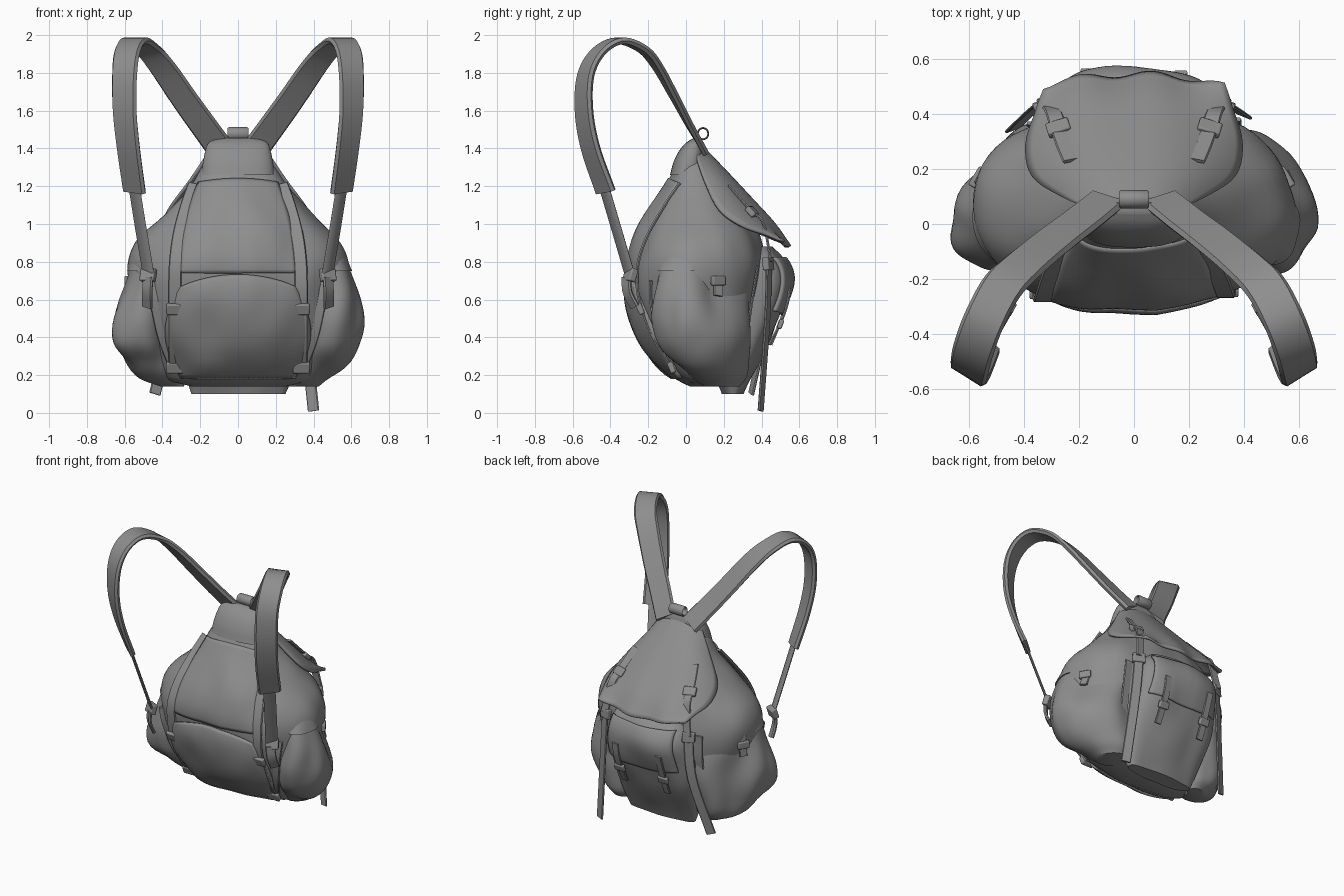
import bpy, bmesh, math
from mathutils import Vector, Matrix, noise
from mathutils.bvhtree import BVHTree

if "Cube" in bpy.data.objects:
    bpy.data.objects.remove(bpy.data.objects["Cube"])

GREY = (0.27, 0.27, 0.27, 1)
canvas = bpy.data.materials.new("grey_canvas")
canvas.use_nodes = True
canvas.diffuse_color = GREY
canvas.node_tree.nodes["Principled BSDF"].inputs["Base Color"].default_value = GREY


def finish(name, verts, faces, angle=40, solid=0, bevel=0):
    me = bpy.data.meshes.new(name)
    me.from_pydata([tuple(v) for v in verts], [], faces)
    bm = bmesh.new()
    bm.from_mesh(me)
    bmesh.ops.recalc_face_normals(bm, faces=bm.faces)
    bm.to_mesh(me)
    bm.free()
    me.materials.append(canvas)
    ob = bpy.data.objects.new(name, me)
    bpy.context.collection.objects.link(ob)
    bpy.ops.object.select_all(action='DESELECT')
    ob.select_set(True)
    bpy.context.view_layer.objects.active = ob
    bpy.ops.object.shade_smooth_by_angle(angle=math.radians(angle))
    if solid:
        m = ob.modifiers.new("thickness", 'SOLIDIFY')
        m.thickness, m.offset = solid, 0
    if bevel:
        m = ob.modifiers.new("soft_edge", 'BEVEL')
        m.width, m.segments = bevel, 2
    return ob


def smooth(rows, steps):
    """Catmull-Rom through rows of numbers."""
    rows = [Vector(r) for r in rows]
    pts = [rows[0] * 2 - rows[1]] + rows + [rows[-1] * 2 - rows[-2]]
    out = []
    for i in range(1, len(pts) - 2):
        a, b, c, d = pts[i - 1:i + 3]
        for k in range(steps):
            t = k / steps
            out.append(0.5 * (2 * b + (c - a) * t + (2 * a - 5 * b + 4 * c - d) * t * t
                              + (3 * b - a - 3 * c + d) * t ** 3))
    return out + [rows[-1]]


def skin(rings):
    n = len(rings[0])
    verts = [p for r in rings for p in r]
    faces = [(i * n + j, i * n + (j + 1) % n, (i + 1) * n + (j + 1) % n, (i + 1) * n + j)
             for i in range(len(rings) - 1) for j in range(n)]
    faces += [tuple(range(n)), tuple(range(len(verts) - n, len(verts)))]
    return verts, faces


def loft(name, rows, power=2.6, fold=0.0, turn=0.0, n=64, steps=5):
    """Rows are height, centre x, half width, front y, back y."""
    rings, rot = [], Matrix.Rotation(turn, 3, 'Z')
    for z, cx, hw, y0, y1 in smooth(rows, steps):
        ring = []
        for j in range(n):
            a = 2 * math.pi * j / n
            c, s = math.cos(a), math.sin(a)
            p = Vector((hw * math.copysign(abs(c) ** (2 / power), c),
                        (y1 - y0) / 2 * math.copysign(abs(s) ** (2 / power), s), 0))
            p = rot @ p + Vector((cx, (y0 + y1) / 2, z))
            k = noise.noise(Vector((p.x * 6, p.y * 6, p.z * 3)))
            ring.append(p + rot @ Vector((c, s, 0)) * fold * k)
        rings.append(ring)
    verts, faces = skin(rings)
    finish(name, verts, faces)
    return BVHTree.FromPolygons(verts, faces)


def ribbon(name, path, width, thick, axis=(1, 0, 0), axis_end=None, steps=6):
    """Flat band swept along a path, its width lying near the given axis."""
    pts = smooth(path, steps)
    a0, a1 = Vector(axis), Vector(axis_end or axis)
    rings = []
    for i, p in enumerate(pts):
        t = (pts[min(i + 1, len(pts) - 1)] - pts[max(i - 1, 0)]).normalized()
        nrm = a0.lerp(a1, i / (len(pts) - 1)).cross(t).normalized()
        w = t.cross(nrm) * width / 2
        e = nrm * thick / 2
        rings.append([p + w * 0.85 + e, p + w, p + w * 0.85 - e,
                      p - w * 0.85 - e, p - w, p - w * 0.85 + e])
    return finish(name, *skin(rings), angle=50)


def box(name, loc, size, tilt=0, turn=0):
    ob = finish(name, [(x * size[0] / 2, y * size[1] / 2, z * size[2] / 2)
                       for x in (-1, 1) for y in (-1, 1) for z in (-1, 1)],
                [(0, 1, 3, 2), (4, 6, 7, 5), (0, 4, 5, 1), (2, 3, 7, 6), (0, 2, 6, 4), (1, 5, 7, 3)],
                bevel=0.007)
    ob.location = loc
    ob.rotation_euler = (tilt, 0, turn)


def cast(tree, x, z, side, lift=0.0):
    """Point on a surface seen from the front (-1) or the back (1)."""
    hit = tree.ray_cast(Vector((x, 3 * side, z)), Vector((0, -side, 0)))[0]
    return Vector((x, (hit.y if hit else 0.1) + side * lift, z))


def patch(name, tree, side, z0, z1, half, lift, puff, arch, solid, n=24):
    """Padded panel laid on a surface; half gives its half width by height share."""
    verts = []
    for i in range(n + 1):
        for j in range(n + 1):
            v, u = i / n, 2 * j / n - 1
            z = z0 + (z1 - z0) * v + arch * (1 - u * u) * (v if arch > 0 else 1 - v)
            bulge = puff * (1 - u ** 4) * (1 - (2 * v - 1) ** 4)
            verts.append(cast(tree, u * half(v), z, side, lift + bulge))
    faces = [(a, a + 1, a + n + 2, a + n + 1)
             for i in range(n) for a in range(i * (n + 1), i * (n + 1) + n)]
    finish(name, verts, faces, solid=solid)


# Main sack and rear pocket
sack = loft("main_sack", [
    (0.14, 0, 0.25, 0.02, 0.24), (0.19, 0, 0.40, -0.07, 0.31), (0.35, 0, 0.50, -0.19, 0.36),
    (0.55, 0, 0.55, -0.27, 0.40), (0.75, 0, 0.585, -0.295, 0.42), (0.90, 0, 0.535, -0.265, 0.40),
    (1.05, 0, 0.40, -0.20, 0.34), (1.20, 0, 0.26, -0.11, 0.23), (1.32, 0, 0.18, -0.05, 0.15),
    (1.40, 0, 0.10, 0.01, 0.09)], power=2.3, fold=0.022)
pouch = loft("rear_pocket", [
    (0.10, 0, 0.25, 0.20, 0.30), (0.20, 0, 0.28, 0.17, 0.35), (0.40, 0, 0.31, 0.2, 0.45),
    (0.55, 0, 0.32, 0.2, 0.51), (0.70, 0, 0.31, 0.2, 0.545), (0.80, 0, 0.28, 0.2, 0.52),
    (0.88, 0, 0.20, 0.2, 0.45)], power=2.9, fold=0.02)
patch("rear_pocket_flap", pouch, 1, 0.54, 0.82, lambda v: 0.27 - 0.03 * v, 0.010, 0.006, -0.02, 0.016)

# Padding and panel that rest against the wearer
patch("lower_back_pad", sack, -1, 0.19, 0.67, lambda v: 0.30 + 0.08 * math.sin(math.pi * v),
      0.004, 0.03, 0.06, 0.025)
patch("upper_back_panel", sack, -1, 0.74, 1.22, lambda v: 0.31 - 0.10 * v * v, 0.002, 0.006, 0.02, 0.012)

# Draped lid: rows are centre y, centre z, half width, sag at the sides
lid_rows = smooth([(0.05, 1.44, 0.13, 0.03), (0.14, 1.35, 0.25, 0.13), (0.24, 1.245, 0.365, 0.19),
                   (0.35, 1.125, 0.39, 0.16), (0.46, 1.0, 0.355, 0.09), (0.54, 0.88, 0.33, 0.03)], 5)
verts, cols = [], 28
for k, (y, z, hw, sag) in enumerate(lid_rows):
    v = k / (len(lid_rows) - 1)
    for j in range(cols + 1):
        u = 2 * j / cols - 1
        d = sag * abs(u) ** 2.5
        ripple = 0.012 * math.sin(u * 8) * v * v
        verts.append((u * hw, y - d * 0.35 - 0.03 * u * u * v ** 4 + ripple,
                      z - d * 0.9 + 0.06 * u * u * v ** 4))
faces = [(a, a + 1, a + cols + 2, a + cols + 1) for i in range(len(lid_rows) - 1)
         for a in range(i * (cols + 1), i * (cols + 1) + cols)]
finish("lid", verts, faces, solid=0.016)
lid = BVHTree.FromPolygons(verts, faces)

# Neck collar and carry loop
loft("neck_collar", [(1.26, 0, 0.195, -0.085, 0.10), (1.33, 0, 0.185, -0.065, 0.10),
                     (1.39, 0, 0.172, -0.035, 0.10), (1.43, 0, 0.155, 0.0, 0.09),
                     (1.455, 0, 0.10, 0.04, 0.08)], power=2.6)
ribbon("carry_loop", [(0, 0.09 + 0.028 * math.sin(a), 1.478 - 0.03 * math.cos(a))
                      for a in [k * math.pi / 4 for k in range(9)]], 0.11, 0.01, steps=3)

for s, label in ((1, "left"), (-1, "right")):
    def m(*pts):
        return [(s * p[0], *p[1:]) for p in pts]

    # Side pocket, turned toward the rear corner, with flap, tab and buckle
    rows = [(0.14, 0.34, 0.07, 0.13, 0.27), (0.20, 0.39, 0.115, 0.02, 0.33), (0.32, 0.435, 0.155, -0.14, 0.36),
            (0.45, 0.45, 0.165, -0.18, 0.37), (0.60, 0.43, 0.16, -0.18, 0.37), (0.75, 0.385, 0.15, -0.16, 0.37),
            (0.88, 0.335, 0.13, -0.11, 0.35), (1.0, 0.275, 0.10, -0.05, 0.29), (1.08, 0.23, 0.06, 0.02, 0.22)]
    turn = s * 0.56
    pocket = loft(label + "_side_pocket", [(r[0], s * r[1], *r[2:]) for r in rows],
                  power=2.2, fold=0.045, turn=turn)
    loft(label + "_pocket_flap", [(r[0], s * r[1], r[2] + 0.012, r[3] - 0.012, r[4] + 0.012)
                                  for r in rows[5:]], power=2.2, fold=0.045, turn=turn)
    tab = []
    for z in (0.62, 0.68, 0.74, 0.80, 0.87):
        hit = pocket.ray_cast(Vector((s * 3, 0.17, z)), Vector((-s, 0, 0)))[0]
        tab.append((hit.x + s * 0.026, 0.17, z))
    across = (-s * 0.5, 0.86, 0)
    ribbon(label + "_pocket_tab", tab, 0.055, 0.014, axis=across)
    box(label + "_pocket_buckle", (tab[1][0] + s * 0.004, 0.17, 0.70), (0.03, 0.08, 0.05), 0, turn)

    # Padded shoulder strap and its webbing
    twist = (0.75, s * 0.66, 0)
    ribbon(label + "_shoulder_strap", m(
        (0.095, 0.09, 1.40), (0.19, 0.015, 1.53), (0.29, -0.06, 1.67), (0.40, -0.15, 1.83), (0.48, -0.23, 1.925),
        (0.545, -0.35, 1.97), (0.585, -0.46, 1.915), (0.60, -0.53, 1.79), (0.60, -0.54, 1.6),
        (0.58, -0.505, 1.4), (0.548, -0.425, 1.17)), 0.15, 0.034, axis_end=twist)
    ribbon(label + "_strap_webbing", m((0.55, -0.435, 1.2), (0.515, -0.37, 0.98), (0.475, -0.30, 0.74)),
           0.08, 0.014, axis=twist)
    box(label + "_strap_buckle", (s * 0.475, -0.295, 0.73), (0.085, 0.04, 0.07), -0.3, s * 0.5)
    ribbon(label + "_strap_anchor", m((0.475, -0.315, 0.72), (0.48, -0.31, 0.64), (0.48, -0.27, 0.56)),
           0.065, 0.02, axis=twist)
    ribbon(label + "_anchor_band", [cast(sack, s * x, z, -1, 0.008) for x, z in
                                    ((0.46, 0.70), (0.44, 0.58), (0.40, 0.40), (0.34, 0.24))], 0.05, 0.016)

    # Compression strap down the wearer's side
    ribbon(label + "_front_band", [cast(sack, s * x, z, -1, 0.012) for x, z in
                                   ((0.23, 1.21), (0.27, 1.1), (0.31, 0.95), (0.33, 0.8), (0.335, 0.65),
                                    (0.335, 0.5), (0.335, 0.36), (0.33, 0.22))], 0.07, 0.016)
    for z in (0.55, 0.24):
        box(label + "_band_buckle", cast(sack, s * 0.335, z, -1, 0.022), (0.09, 0.03, 0.06), 0.4)

    # Lid strap, buckles and the loose webbing end
    path = []
    for x, y in ((0.23, 0.22), (0.255, 0.28), (0.275, 0.34), (0.295, 0.40)):
        hit = lid.ray_cast(Vector((s * x, y, 3)), Vector((0, 0, -1)))[0]
        path.append(hit + Vector((0, 0.01, 0.012)))
    ribbon(label + "_lid_strap", path + [(s * 0.325, 0.45, 0.80)], 0.06, 0.014)
    box(label + "_lid_buckle", path[2], (0.085, 0.03, 0.06), 0.75, -s * 0.3)
    box(label + "_lower_buckle", (s * 0.325, 0.435, 0.79), (0.085, 0.035, 0.07), 0.1, -s * 0.4)
    end = (0.40, 0.395, 0.01) if s > 0 else (0.44, 0.345, 0.10)
    ribbon(label + "_loose_webbing", m((0.325, 0.44, 0.82), (0.35, 0.43, 0.5), end), 0.065, 0.012,
           axis=(0.92, -s * 0.38, 0))
    ribbon(label + "_rear_seam_band", [cast(sack, s * 0.36, z, 1, 0.01) for z in (0.78, 0.6, 0.4, 0.24)],
           0.06, 0.014)

    # Rear pocket tab with buckle
    ribbon(label + "_rear_tab", [cast(pouch, s * 0.17, z, 1, 0.026) for z in (0.66, 0.58, 0.5, 0.42, 0.36)],
           0.05, 0.014)
    box(label + "_rear_tab_buckle", cast(pouch, s * 0.17, 0.47, 1, 0.03), (0.075, 0.025, 0.05), -0.35)
